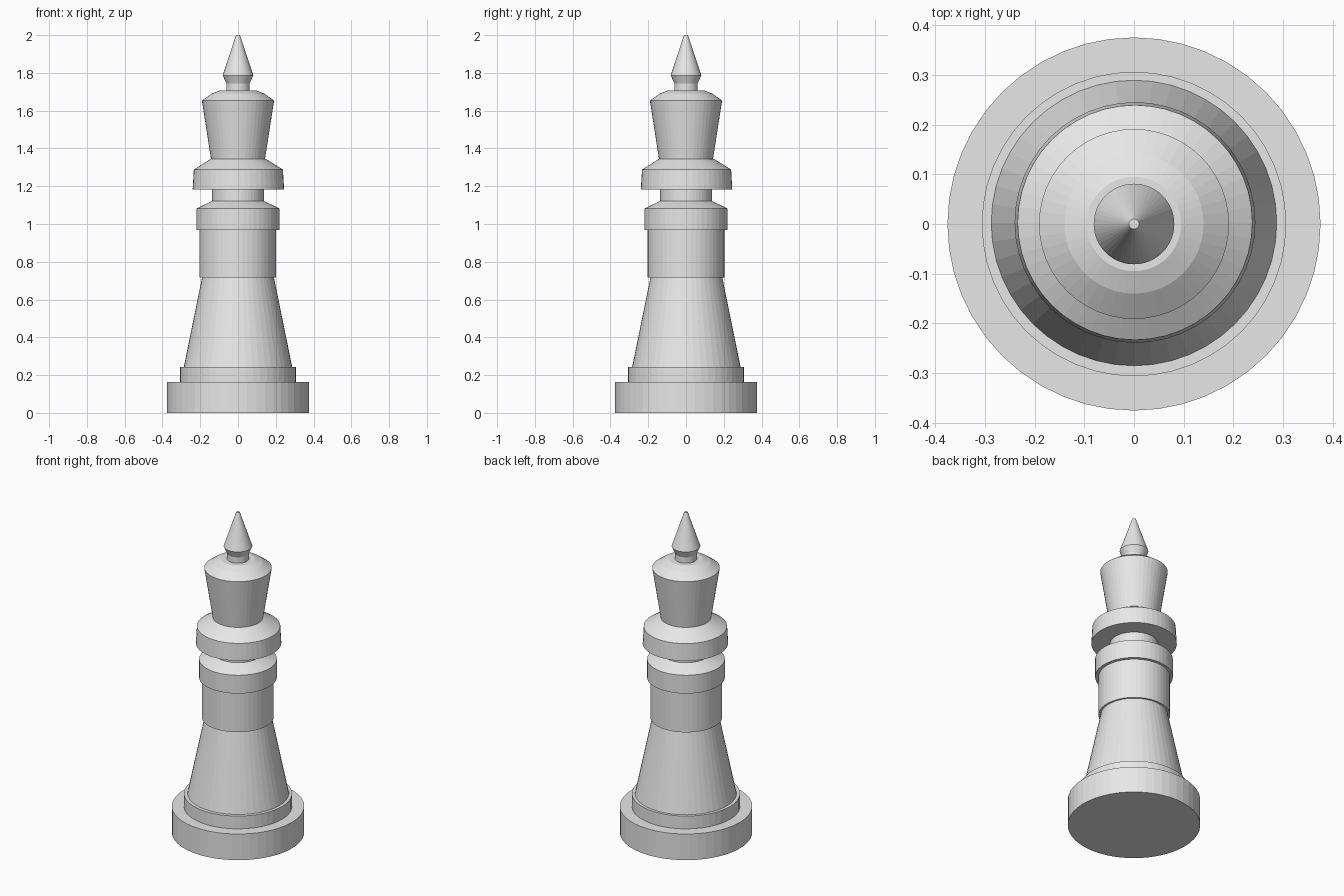
import bpy, bmesh, math

SIDES = 48

cube = bpy.data.objects.get("Cube")
if cube:
    bpy.data.objects.remove(cube, do_unlink=True)

# Single pale grey material
grey = bpy.data.materials.new("pale_grey")
grey.use_nodes = True
colour = (0.8, 0.8, 0.8, 1)
grey.diffuse_color = colour
grey.node_tree.nodes["Principled BSDF"].inputs["Base Color"].default_value = colour


def turned_part(name, profile, x=0.0, y=0.0):
    """Lathe a closed solid from (radius, height) pairs listed bottom to top."""
    bm = bmesh.new()
    rings = []
    for radius, z in profile:
        ring = []
        for i in range(SIDES):
            a = math.tau * i / SIDES
            ring.append(bm.verts.new((radius * math.cos(a), radius * math.sin(a), z)))
        rings.append(ring)
    for low, high in zip(rings, rings[1:]):
        for i in range(SIDES):
            j = (i + 1) % SIDES
            bm.faces.new((low[i], low[j], high[j], high[i]))
    bm.faces.new(rings[0][::-1])
    bm.faces.new(rings[-1])
    mesh = bpy.data.meshes.new(name)
    bm.to_mesh(mesh)
    bm.free()
    mesh.materials.append(grey)
    obj = bpy.data.objects.new(name, mesh)
    obj.location = (x, y, 0)
    bpy.context.collection.objects.link(obj)
    return obj


# Foot
turned_part("base", [(0.375, 0), (0.375, 0.163)])
turned_part("base_step", [(0.306, 0.163), (0.306, 0.243)])

# Body
turned_part("skirt", [(0.287, 0.243), (0.19, 0.718)], y=0.002)
turned_part("waist", [(0.203, 0.718), (0.203, 0.968)], x=-0.002)
turned_part("lower_collar", [(0.22, 0.968), (0.22, 1.082), (0.137, 1.122)])
turned_part("neck", [(0.137, 1.122), (0.137, 1.185)])
turned_part("upper_collar", [(0.242, 1.182), (0.236, 1.288), (0.145, 1.345)], x=0.002, y=0.003)

# Head with a domed top
turned_part("head", [(0.143, 1.345), (0.191, 1.653), (0.14, 1.69), (0.095, 1.708)])

# Pointed finial
turned_part("finial", [(0.062, 1.708), (0.062, 1.745), (0.081, 1.787), (0.01, 2.0)])
